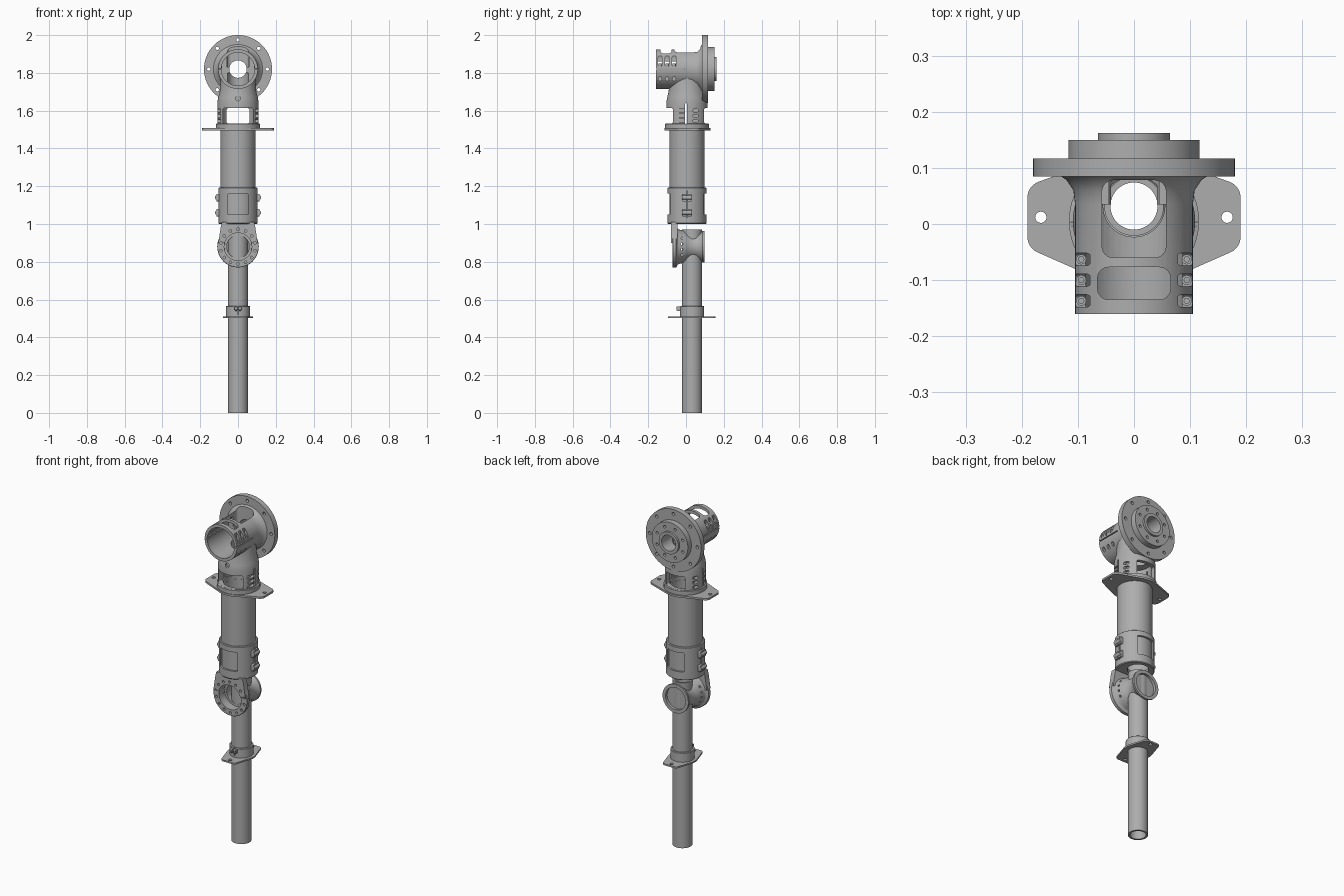
import bpy, bmesh, math
from mathutils import Vector
from mathutils.geometry import convex_hull_2d

if "Cube" in bpy.data.objects:
    bpy.data.objects.remove(bpy.data.objects["Cube"], do_unlink=True)

grey = bpy.data.materials.new("machined_grey")
grey.use_nodes = True
COLOUR = (0.42, 0.42, 0.42, 1)
grey.diffuse_color = COLOUR
grey.node_tree.nodes["Principled BSDF"].inputs["Base Color"].default_value = COLOUR


def finish(name, bm):
    bmesh.ops.recalc_face_normals(bm, faces=bm.faces)
    mesh = bpy.data.meshes.new(name)
    bm.to_mesh(mesh)
    bm.free()
    mesh.materials.append(grey)
    ob = bpy.data.objects.new(name, mesh)
    bpy.context.scene.collection.objects.link(ob)
    return ob


def loft(name, loops):
    """Solid through equal-length loops of points, capped at both ends."""
    bm = bmesh.new()
    rings = [[bm.verts.new(p) for p in loop] for loop in loops]
    n = len(rings[0])
    for a, b in zip(rings, rings[1:]):
        for i in range(n):
            j = (i + 1) % n
            bm.faces.new((a[i], a[j], b[j], b[i]))
    bm.faces.new(rings[0])
    bm.faces.new(rings[-1])
    return finish(name, bm)


def turned(name, profile, axis="z", at=(0, 0, 0), n=64):
    """Solid of revolution; profile is (radius, distance along axis)."""
    def point(r, h, i):
        c, s = r * math.cos(math.tau * i / n), r * math.sin(math.tau * i / n)
        return Vector(at) + Vector({"x": (h, c, s), "y": (c, h, s), "z": (c, s, h)}[axis])
    return loft(name, [[point(r, h, i) for i in range(n)] for r, h in profile])


def rod(r, a, b, axis="z", at=(0, 0, 0), n=48):
    return turned("rod", [(r, a), (r, b)], axis, at, n)


def slab(name, outline, a, b, axis="z"):
    """Extruded 2D outline along z, or along y with the outline in x and z."""
    place = (lambda u, v, h: (u, v, h)) if axis == "z" else (lambda u, v, h: (u, h, v))
    if axis == "x":
        place = lambda u, v, h: (h, u, v)
    return loft(name, [[place(u, v, h) for u, v in outline] for h in (a, b)])


def hull(circles, n=32):
    pts = [Vector((x + r * math.cos(math.tau * i / n), y + r * math.sin(math.tau * i / n)))
           for x, y, r in circles for i in range(n)]
    return [pts[i] for i in convex_hull_2d(pts)]


def rounded(cx, cy, hx, hy, r):
    return hull([(cx + sx * (hx - r), cy + sy * (hy - r), r) for sx in (-1, 1) for sy in (-1, 1)], 24)


def combine(ob, tool, operation="DIFFERENCE"):
    mod = ob.modifiers.new("cut", "BOOLEAN")
    mod.operation, mod.object, mod.solver = operation, tool, "EXACT"
    bpy.context.view_layer.objects.active = ob
    bpy.ops.object.modifier_apply(modifier=mod.name)
    bpy.data.objects.remove(tool, do_unlink=True)


def cut(ob, *tools):
    for t in tools:
        combine(ob, t)


def join(ob, *tools):
    for t in tools:
        combine(ob, t, "UNION")


def circle_of(count, r, cx=0, cy=0, start=0.0):
    return [(cx + r * math.cos(start + math.tau * i / count),
             cy + r * math.sin(start + math.tau * i / count)) for i in range(count)]


UP_Y, LOW_Y, HEAD_Z, HINGE_Z = 0.005, 0.032, 1.82, 0.88
HEAD, UPPER, LOWER, HINGE = (0, 0, HEAD_Z), (0, UP_Y, 0), (0, LOW_Y, 0), (0, 0, HINGE_Z)

# Top joint: sideways barrel with stepped flange, on a vertical neck
head = turned("head_joint", [(.105, -.16), (.105, .035), (.108, .06), (.12, .078), (.13, .085),
                             (.18, .085), (.18, .117), (.117, .117), (.117, .15),
                             (.064, .15), (.064, .162)], "y", HEAD)
join(head, turned("neck", [(.116, 1.506), (.116, 1.53), (.109, 1.532), (.109, 1.645),
                           (.105, 1.67), (.097, 1.70), (.092, 1.77)], "z", UPPER))
cut(head, rod(.088, -.2, .035, "y", HEAD), rod(.046, 0, .2, "y", HEAD),
    rod(.088, 1.45, 1.66, "z", UPPER), rod(.055, 1.6, 1.8, "z", LOWER))

# Windows in the top of the barrel and in the neck
cut(head, slab("w", rounded(0, .009, .057, .069, .02), 1.83, 2.05),
    slab("w", rounded(0, -.106, .065, .029, .02), 1.85, 2.05),
    slab("w", rounded(0, 1.573, .08, .04, .008), -.2, -.03, "y"),
    slab("w", rounded(0, 1.573, .06, .04, .008), .04, .2, "y"),
    rod(.013, -.15, -.09, "y", (0, 0, 1.665), 24))

# Clamp slits
cut(head, slab("slit", rounded(0, 1.585, .004, .055, .003), -.2, .2, "x"),
    slab("slit", rounded(-.09, HEAD_Z, .08, .003, .002), -.2, .2, "x"))

# Bolt pockets on both sides, and holes around the flange
for s in (-1, 1):
    lo, hi = sorted((s * .078, s * .2))
    for y in (-.137, -.1, -.063):
        cut(head, slab("p", rounded(y, 1.863, .011, .03, .0105), lo, hi, "x"),
            slab("p", rounded(y, 1.768, .008, .011, .006), *sorted((s * .082, s * .2)), axis="x"))
    for z in (1.546, 1.573, 1.60):
        cut(head, slab("p", rounded(-.035, z, .028, .009, .006), *sorted((s * .092, s * .2)), axis="x"),
            slab("p", rounded(.052, z, .014, .008, .005), *sorted((s * .086, s * .2)), axis="x"))
for x, z in circle_of(8, .155, 0, HEAD_Z):
    cut(head, rod(.009, .05, .2, "y", (x, 0, z), 16))
for x, z in circle_of(8, .09, 0, HEAD_Z, math.pi / 8):
    cut(head, rod(.008, .125, .2, "y", (x, 0, z), 16))

# Cap screws in the barrel pockets
for s in (-1, 1):
    for i, y in enumerate((-.137, -.1, -.063)):
        screw = rod(.009, 1.825, 1.85, "z", (s * .094, y, 0), 20)
        screw.name = f"head_screw_{'left' if s > 0 else 'right'}_{i + 1}"
        cut(screw, rod(.005, 1.84, 1.9, "z", (s * .094, y, 0), 6))

# Upper eared flange
plate = slab("upper_flange", hull([(0, .007, .122)] + [(sx * .16, .012 + sy * .035, .03)
             for sx in (-1, 1) for sy in (-1, 1)], 48), 1.496, 1.507)
cut(plate, rod(.08, 1.4, 1.6, "z", UPPER), *[rod(.01, 1.4, 1.6, "z", (s * .166, .012, 0), 24) for s in (-1, 1)])

# Upper tube
tube = turned("upper_tube", [(.093, 1.03), (.093, 1.53)], "z", UPPER)
cut(tube, rod(.081, 1, 1.6, "z", UPPER))

# Clamp at the foot of the upper tube
clamp = turned("middle_clamp", [(.1, 1.0), (.104, 1.004), (.104, 1.19), (.1, 1.193)], "z", UPPER)
for s in (-1, 1):
    for z in (1.06, 1.14):
        lo, hi = sorted((s * .09, s * .115))
        join(clamp, slab("lug", rounded(UP_Y, z, .026, .02, .005), lo, hi, "x"))
cut(clamp, rod(.0932, 1.02, 1.3, "z", UPPER), rod(.056, .9, 1.1, "z", LOWER),
    slab("w", rounded(0, 1.105, .055, .056, .008), -.2, -.04, "y"),
    slab("w", rounded(0, 1.105, .055, .056, .008), .05, .2, "y"),
    slab("slit", rounded(UP_Y, 1.105, .003, .07, .002), -.2, .2, "x"))
for s in (-1, 1):
    for z in (1.06, 1.14):
        screw = rod(.012, -.02, .03, "y", (s * .111, 0, z), 20)
        screw.name = f"clamp_screw_{'left' if s > 0 else 'right'}_{'low' if z < 1.1 else 'high'}"

# Lower elbow: waisted drum with a bolted front ring and an arm up to the clamp
elbow = turned("lower_elbow", [(.108, -.072), (.11, -.07), (.11, -.052), (.096, -.045), (.09, -.035),
                               (.086, -.01), (.074, .01), (.067, .03), (.066, .055), (.073, .075),
                               (.084, .088), (.084, .098)], "y", HINGE)
join(elbow, slab("arm", [(-.085, 1.01), (.085, 1.01), (.092, .98), (.104, .9), (-.104, .9), (-.092, .98)],
                 -.08, -.045, "y"))
cut(elbow, rod(.073, -.2, -.02, "y", HINGE), rod(.06, -.1, .05, "y", HINGE),
    rod(.065, .082, .2, "y", HINGE), rod(.0528, .7, 1.1, "z", LOWER))
for x, z in circle_of(14, .092, 0, HINGE_Z, math.pi / 14):
    cut(elbow, rod(.007, -.1, -.055, "y", (x, 0, z), 12))
for s in (-1, 1):
    for z in (.835, .865, .895, .925):
        cut(elbow, rod(.006, *sorted((s * .068, s * .12)), axis="x", at=(0, -.022, z), n=12))

# Lower tube
low = turned("lower_tube", [(.053, 0), (.053, .972)], "z", LOWER)
cut(low, rod(.042, -.1, 1.1, "z", LOWER))

# Lower clamp with its screw lugs and eared flange
collar = turned("lower_clamp", [(.064, .508), (.064, .563), (.062, .565)], "z", LOWER)
for x in (-.011, .011):
    join(collar, slab("lug", rounded(-.035, .552, .016, .012, .005), *sorted((x - .006, x + .006)), axis="x"))
cut(collar, rod(.0528, .4, .7, "z", LOWER), slab("slit", rounded(0, -.03, .003, .04, .002), .52, .6))
pin = rod(.005, -.022, .022, "x", (0, -.04, .553), 16)
pin.name = "lower_clamp_screw"

foot = slab("lower_flange", hull([(0, .03, .08)] + [(sx * .03, .03 + sy * .105, .02)
            for sx in (-1, 1) for sy in (-1, 1)], 48), .502, .511)
cut(foot, rod(.0528, .4, .7, "z", LOWER), *[rod(.01, .4, .7, "z", (0, .03 + s * .103, 0), 24) for s in (-1, 1)])

# Smooth curved walls, keep edges crisp
bpy.ops.object.select_all(action="DESELECT")
for ob in bpy.context.scene.objects:
    if ob.type == "MESH" and grey.name in ob.data.materials:
        ob.select_set(True)
        bpy.context.view_layer.objects.active = ob
bpy.ops.object.shade_smooth_by_angle(angle=math.radians(30))
